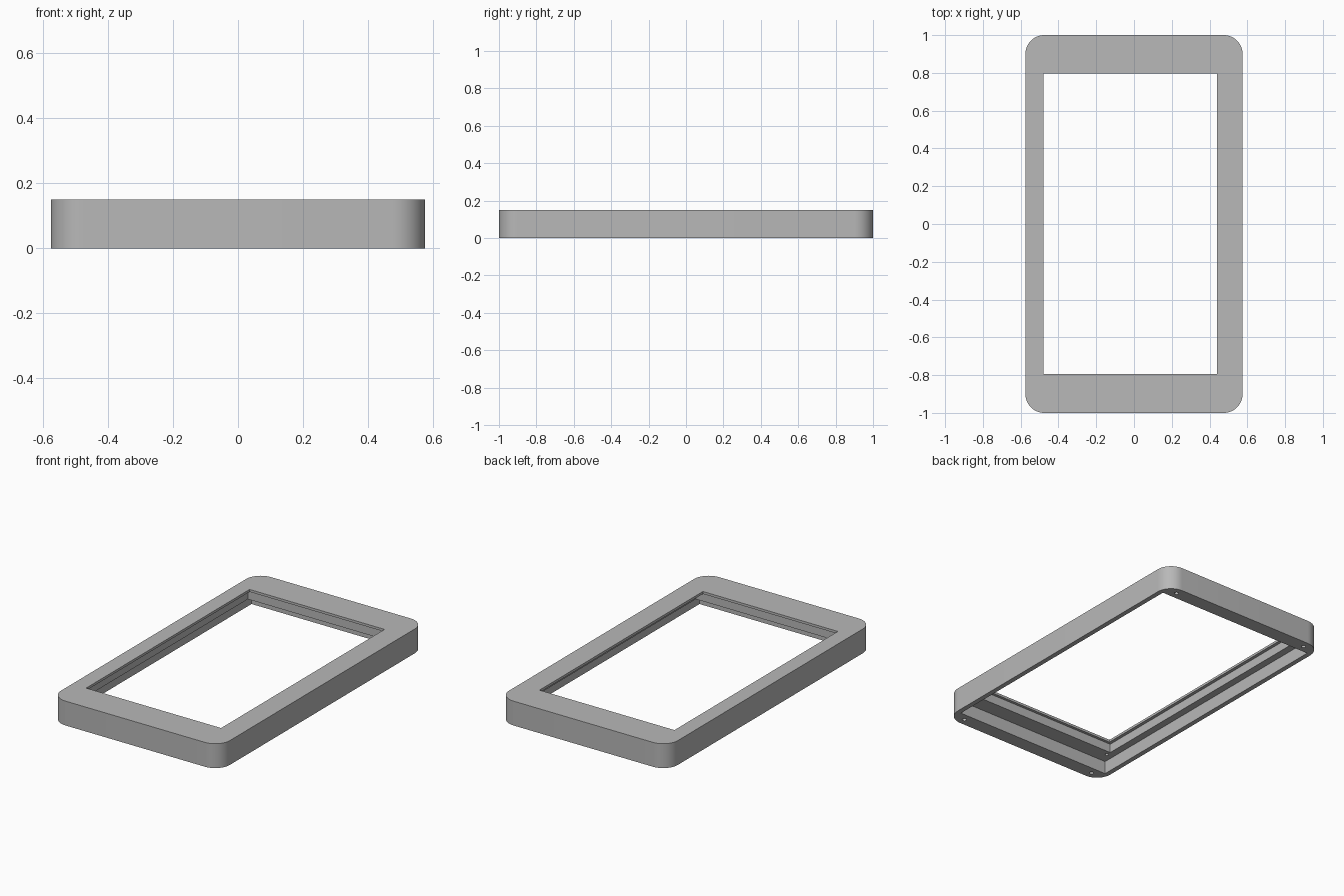
import bpy
import bmesh
import math
from mathutils import Matrix

cube = bpy.data.objects.get("Cube")
if cube:
    bpy.data.objects.remove(cube, do_unlink=True)

grey = bpy.data.materials.new("matte grey")
grey.use_nodes = True
colour = (0.48, 0.48, 0.48, 1)
grey.diffuse_color = colour
grey.node_tree.nodes["Principled BSDF"].inputs["Base Color"].default_value = colour

HEIGHT = 0.15


def make_object(name, bm):
    mesh = bpy.data.meshes.new(name)
    bm.to_mesh(mesh)
    bm.free()
    mesh.materials.append(grey)
    obj = bpy.data.objects.new(name, mesh)
    bpy.context.collection.objects.link(obj)
    return obj


def box(name, x0, x1, y0, y1, z0, z1, radius=0):
    """Box from its limits, with optionally rounded upright edges."""
    bm = bmesh.new()
    bmesh.ops.create_cube(bm, size=1)
    bmesh.ops.scale(bm, vec=(x1 - x0, y1 - y0, z1 - z0), verts=bm.verts)
    bmesh.ops.translate(bm, vec=((x0 + x1) / 2, (y0 + y1) / 2, (z0 + z1) / 2), verts=bm.verts)
    if radius:
        upright = [e for e in bm.edges if abs(e.verts[0].co.z - e.verts[1].co.z) > 0.01]
        bmesh.ops.bevel(bm, geom=upright, offset=radius, segments=12, profile=0.5, affect='EDGES')
    return make_object(name, bm)


def four_pins(name, x, y, z0, z1, radius):
    """Cylinders mirrored to all four corners."""
    bm = bmesh.new()
    for sx in (-1, 1):
        for sy in (-1, 1):
            bmesh.ops.create_cone(bm, cap_ends=True, segments=16, radius1=radius, radius2=radius,
                                  depth=z1 - z0,
                                  matrix=Matrix.Translation((sx * x, sy * y, (z0 + z1) / 2)))
    return make_object(name, bm)


# Rounded frame body
frame = box("bezel_frame", -0.575, 0.575, -1, 1, 0, HEIGHT, radius=0.1)

# Window, stepped recesses from below, and screw holes
cutters = [
    box("rear_recess_cutter", -0.545, 0.545, -0.91, 0.91, -0.05, 0.08),
    box("panel_recess_cutter", -0.5, 0.5, -0.81, 0.81, -0.06, 0.135),
    box("window_cutter", -0.48, 0.44, -0.793, 0.798, -0.07, 0.2),
    four_pins("rim_hole_cutter", 0.48, 0.955, -0.05, 0.1, 0.013),
    four_pins("ledge_hole_cutter", 0.5, 0.84, 0.04, 0.12, 0.01),
]

bpy.context.view_layer.objects.active = frame
for cutter in cutters:
    cutter.hide_render = True
    cut = frame.modifiers.new(cutter.name, 'BOOLEAN')
    cut.operation = 'DIFFERENCE'
    cut.solver = 'EXACT'
    cut.object = cutter
    bpy.ops.object.modifier_apply(modifier=cut.name)
for cutter in cutters:
    bpy.data.objects.remove(cutter, do_unlink=True)

# Smooth rounded corners, crisp steps
bpy.ops.object.select_all(action='DESELECT')
frame.select_set(True)
bpy.ops.object.shade_smooth_by_angle(angle=math.radians(30))
